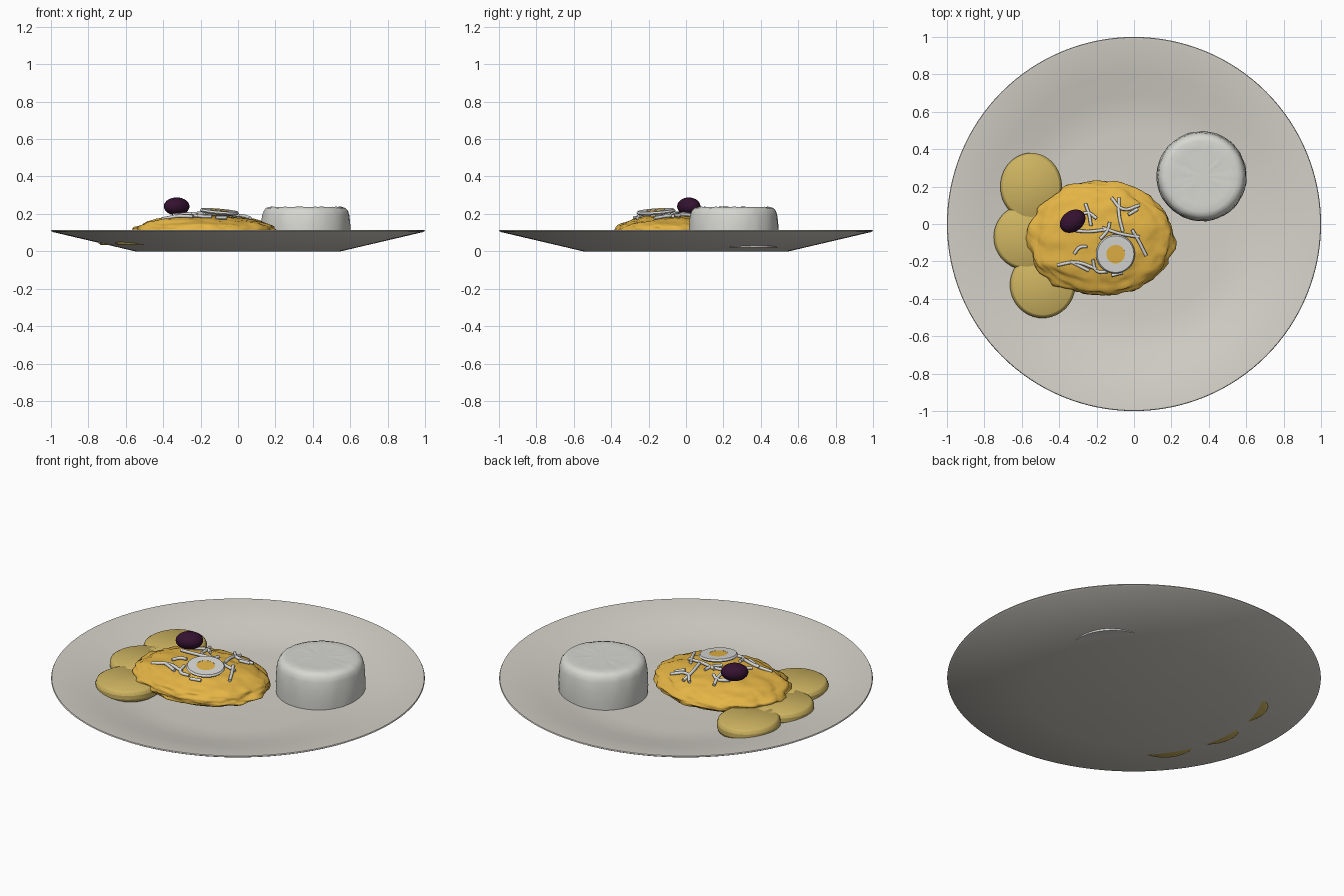
import bpy, bmesh, math
from mathutils import Vector, noise

if "Cube" in bpy.data.objects:
    bpy.data.objects.remove(bpy.data.objects["Cube"])


def material(name, rgb):
    m = bpy.data.materials.new(name)
    m.use_nodes = True
    m.diffuse_color = (*rgb, 1)
    m.node_tree.nodes["Principled BSDF"].inputs["Base Color"].default_value = (*rgb, 1)
    return m


china = material("plate china", (0.66, 0.64, 0.58))
rice_white = material("rice white", (0.68, 0.68, 0.64))
curry_yellow = material("curry yellow", (0.78, 0.46, 0.06))
potato_yellow = material("potato yellow", (0.62, 0.46, 0.12))
grape_purple = material("grape purple", (0.035, 0.006, 0.03))
egg_white = material("egg white", (0.7, 0.7, 0.68))


def finish(name, bm, mat, angle=40):
    me = bpy.data.meshes.new(name)
    bmesh.ops.recalc_face_normals(bm, faces=bm.faces)
    bm.to_mesh(me)
    bm.free()
    ob = bpy.data.objects.new(name, me)
    bpy.context.collection.objects.link(ob)
    me.materials.append(mat)
    bpy.ops.object.select_all(action='DESELECT')
    ob.select_set(True)
    bpy.context.view_layer.objects.active = ob
    bpy.ops.object.shade_smooth_by_angle(angle=math.radians(angle))
    return ob


def lathe(name, profile, mat, steps=64, closed=False, angle=40):
    """Spin an (r, z) profile about the z axis."""
    bm = bmesh.new()
    verts = [bm.verts.new((r, 0, z)) for r, z in profile]
    pairs = list(zip(verts, verts[1:] + verts[:1])) if closed else list(zip(verts, verts[1:]))
    edges = [bm.edges.new(p) for p in pairs]
    bmesh.ops.spin(bm, geom=verts + edges, axis=(0, 0, 1), cent=(0, 0, 0),
                   angle=math.tau, steps=steps)
    bmesh.ops.remove_doubles(bm, verts=bm.verts, dist=0.0005)
    return finish(name, bm, mat, angle)


# Shallow plate with a sloping rim
lathe("plate", [(0, 0), (0.55, 0), (0.99, 0.103), (1, 0.109), (0.997, 0.115), (0.985, 0.115),
                (0.8, 0.078), (0.68, 0.052), (0.6, 0.038), (0.5, 0.031), (0, 0.03)],
      china, steps=128)

# Moulded rice with a softly rounded top edge
rice = lathe("rice_mound", [(0, 0.02), (0.238, 0.02), (0.241, 0.08), (0.238, 0.14), (0.233, 0.19),
                            (0.226, 0.215), (0.212, 0.231), (0.19, 0.238), (0.15, 0.236),
                            (0.08, 0.236), (0, 0.236)], rice_white, steps=72)
rice.location = (0.362, 0.255, 0)
for v in rice.data.vertices:
    if v.co.z > 0.03:
        v.co += Vector((v.co.x, v.co.y, 0)) * 0.015 * noise.noise(v.co * 30)
        v.co.z += 0.002 * noise.noise(v.co * 50)

# Overlapping potato slices
slice_profile = [(0, 0.034), (0.9, 0.034), (0.97, 0.043), (1, 0.058),
                 (1, 0.08), (0.97, 0.094), (0.9, 0.102), (0, 0.102)]
for name, x, y, rx, ry in [("back", -0.55, 0.2, 0.165, 0.18),
                           ("middle", -0.575, -0.07, 0.175, 0.175),
                           ("front", -0.488, -0.325, 0.175, 0.178)]:
    s = lathe(name + "_potato_slice", slice_profile, potato_yellow, steps=48, angle=60)
    s.scale = (rx, ry, 1)
    s.location = (x, y, 0)

# Lumpy curry mound
MX, MY, MZ = -0.18, -0.08, 0.098
RX, RY, RZ = 0.39, 0.305, 0.095


def mound_height(x, y):
    q = ((x - MX) / RX) ** 2 + ((y - MY) / RY) ** 2
    return MZ + RZ * math.sqrt(max(0, 1 - q))


bm = bmesh.new()
bmesh.ops.create_icosphere(bm, subdivisions=5, radius=1)
for v in bm.verts:
    n = v.co.copy()
    lump = 1 + 0.07 * noise.noise(n * 3.5) + 0.035 * noise.noise(n * 8)
    v.co = Vector((MX + n.x * RX * lump, MY + n.y * RY * lump,
                   MZ + n.z * (RZ if n.z > 0 else 0.07) * (1 + 1.5 * (lump - 1))))
finish("curry_mound", bm, curry_yellow, 180)


# Shredded strands draped over the mound
def strands(name, paths, mat):
    cu = bpy.data.curves.new(name, 'CURVE')
    cu.dimensions = '3D'
    cu.bevel_depth = 0.009
    cu.bevel_resolution = 2
    cu.resolution_u = 5
    cu.use_fill_caps = True
    for path in paths:
        sp = cu.splines.new('BEZIER')
        sp.bezier_points.add(len(path) - 1)
        for bp, (x, y) in zip(sp.bezier_points, path):
            bp.co = (x, y, mound_height(x, y) + 0.011)
            bp.handle_left_type = bp.handle_right_type = 'AUTO'
    ob = bpy.data.objects.new(name, cu)
    bpy.context.collection.objects.link(ob)
    cu.materials.append(mat)


strands("shredded_topping", [
    [(-0.12, 0.14), (-0.06, 0.08), (0.03, 0.1)],
    [(-0.08, 0.14), (-0.08, 0.05), (-0.06, -0.04)],
    [(-0.03, 0.05), (0.02, 0.08)],
    [(-0.26, 0.11), (-0.24, 0.05), (-0.23, -0.01)],
    [(-0.31, 0.03), (-0.25, 0.06), (-0.2, 0.03)],
    [(-0.35, -0.03), (-0.25, -0.04), (-0.15, -0.03)],
    [(-0.17, -0.02), (-0.08, -0.05), (0.03, -0.07)],
    [(-0.01, -0.03), (0.03, -0.1), (0.065, -0.17)],
    [(-0.32, -0.16), (-0.29, -0.125), (-0.25, -0.12)],
    [(-0.41, -0.22), (-0.31, -0.205), (-0.2, -0.24)],
    [(-0.34, -0.2), (-0.28, -0.23), (-0.24, -0.25)],
    [(-0.22, -0.19), (-0.2, -0.25), (-0.14, -0.255)],
    [(-0.18, -0.08), (-0.14, -0.03), (-0.13, 0.01)],
    [(-0.12, -0.275), (-0.06, -0.26)],
], egg_white)

# Egg slice: white ring with a yolk
tilt = (math.radians(4), math.radians(5), 0)
ring = lathe("egg_white_ring", [(0.05, 0), (0.098, 0), (0.105, 0.008), (0.098, 0.018), (0.05, 0.018)],
             egg_white, steps=40, closed=True)
yolk = lathe("egg_yolk", [(0, 0.001), (0.051, 0.001), (0.051, 0.017), (0, 0.018)],
             curry_yellow, steps=40)
for part in (ring, yolk):
    part.location = (-0.1, -0.16, 0.203)
    part.rotation_euler = tilt

# Grape resting on the mound
bm = bmesh.new()
bmesh.ops.create_uvsphere(bm, u_segments=24, v_segments=14, radius=1)
grape = finish("grape", bm, grape_purple, 180)
grape.scale = (0.074, 0.056, 0.048)
grape.rotation_euler = (0, 0, math.radians(35))
grape.location = (-0.328, 0.015, 0.24)
